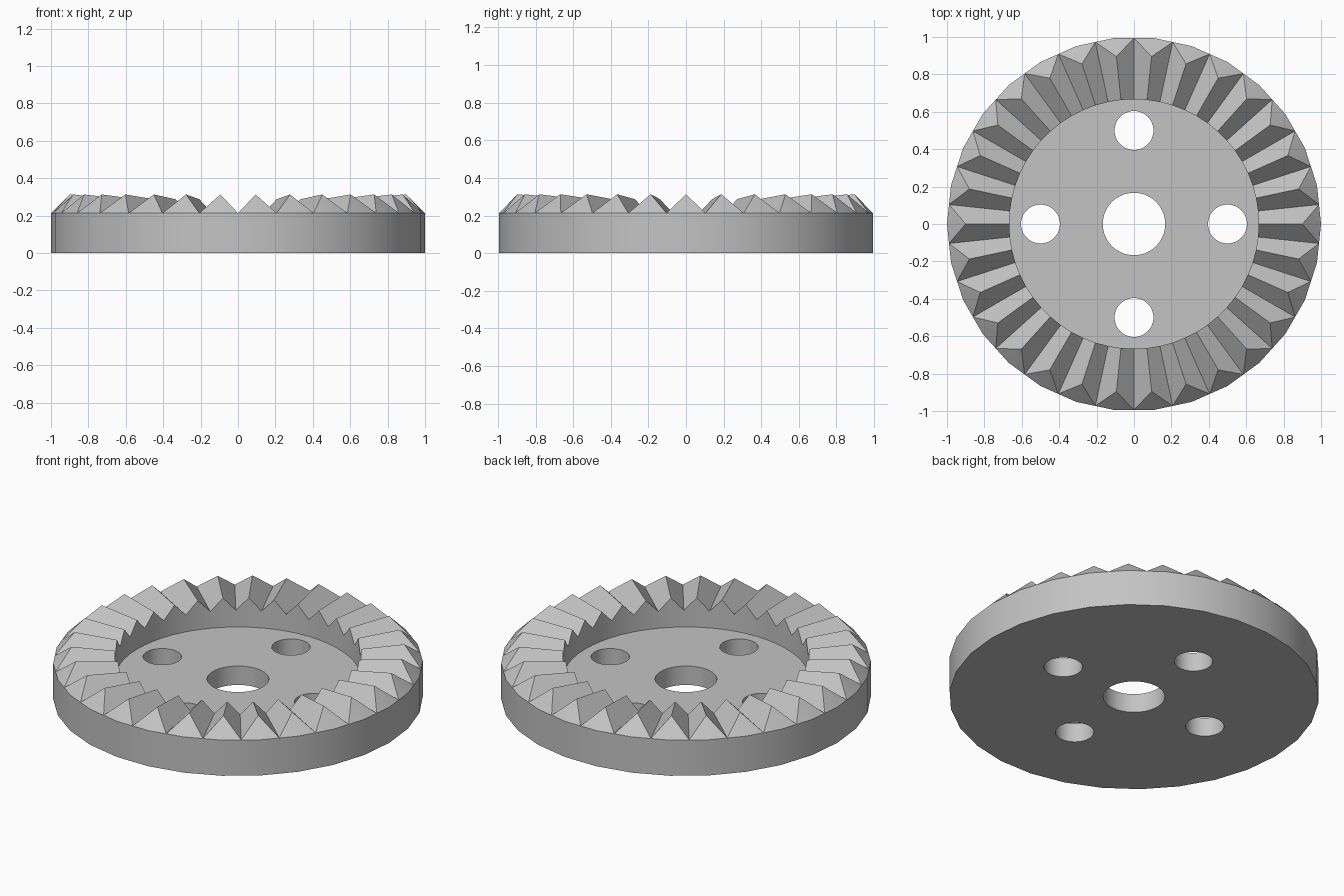
import bpy, bmesh, math

cube = bpy.data.objects.get("Cube")
if cube:
    bpy.data.objects.remove(cube, do_unlink=True)

TEETH = 30
STEP = math.pi / TEETH          # half a tooth
OUTER, CREST, INNER = 1.0, 0.9, 0.667
RIM_Z, TOOTH_H, FLOOR_Z = 0.213, 0.1, 0.113

grey = bpy.data.materials.new("light_grey")
grey.use_nodes = True
colour = (0.55, 0.55, 0.55, 1)
grey.diffuse_color = colour
grey.node_tree.nodes["Principled BSDF"].inputs["Base Color"].default_value = colour

# Gear body: alternating peak and valley sections, flanks converging on the axis
bm = bmesh.new()
sections = []
for i in range(2 * TEETH):
    a = i * STEP
    peak = i % 2 == 0
    rim = OUTER if peak else OUTER * math.cos(STEP)
    profile = [(rim, 0), (rim, RIM_Z)]
    if peak:
        profile += [(CREST, RIM_Z + TOOTH_H),
                    (INNER, RIM_Z + TOOTH_H * INNER / CREST)]
    else:
        profile += [(rim, RIM_Z), (INNER, RIM_Z)]
    profile.append((INNER, FLOOR_Z))
    sections.append([bm.verts.new((r * math.cos(a), r * math.sin(a), z))
                     for r, z in profile])
for i, s in enumerate(sections):
    n = sections[(i + 1) % len(sections)]
    for k in range(4):
        bm.faces.new((s[k], n[k], n[k + 1], s[k + 1]))
bm.faces.new([s[4] for s in sections])             # recessed floor
bm.faces.new([s[0] for s in reversed(sections)])   # underside
bmesh.ops.remove_doubles(bm, verts=bm.verts, dist=1e-5)
bmesh.ops.recalc_face_normals(bm, faces=bm.faces)
mesh = bpy.data.meshes.new("crown_gear")
bm.to_mesh(mesh)
bm.free()
mesh.materials.append(grey)
gear = bpy.data.objects.new("crown_gear", mesh)
bpy.context.collection.objects.link(gear)


def drill(x, y, radius):
    """Cut a round hole straight through the plate."""
    bpy.ops.mesh.primitive_cylinder_add(vertices=48, radius=radius, depth=1,
                                        location=(x, y, 0))
    cutter = bpy.context.object
    cutter.name = "hole_cutter"
    cutter.hide_render = True
    cutter.data.materials.append(grey)
    mod = gear.modifiers.new("hole", "BOOLEAN")
    mod.operation = "DIFFERENCE"
    mod.solver = "EXACT"
    mod.object = cutter
    bpy.context.view_layer.objects.active = gear
    bpy.ops.object.modifier_apply(modifier=mod.name)
    bpy.data.objects.remove(cutter, do_unlink=True)


# Shaft hole and four mounting holes
drill(0, 0, 0.167)
for q in range(4):
    drill(0.5 * math.cos(q * math.pi / 2), 0.5 * math.sin(q * math.pi / 2), 0.104)

bpy.ops.object.select_all(action="DESELECT")
gear.select_set(True)
bpy.context.view_layer.objects.active = gear
bpy.ops.object.shade_smooth_by_angle(angle=math.radians(30))
